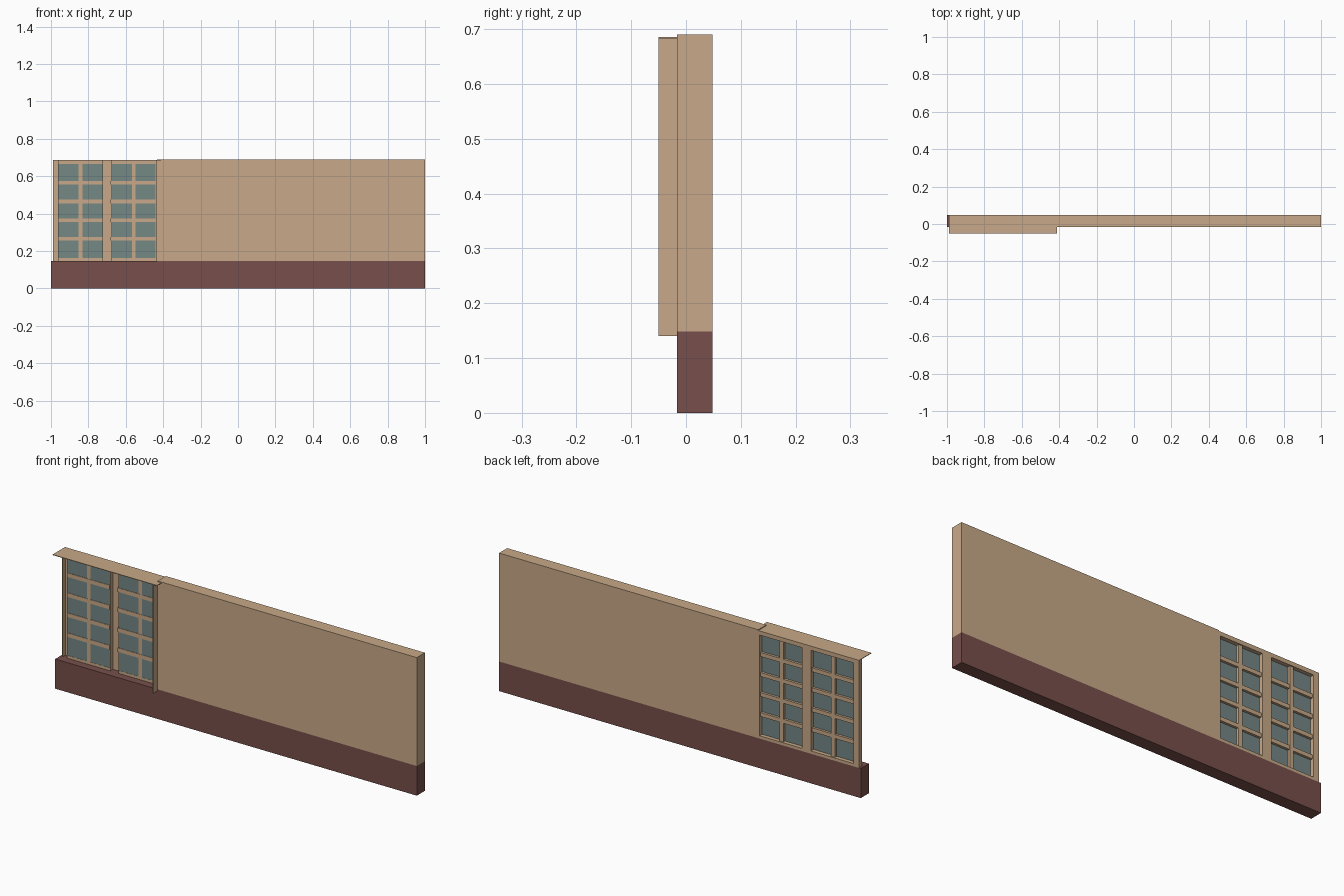
import bpy, bmesh

if "Cube" in bpy.data.objects:
    bpy.data.objects.remove(bpy.data.objects["Cube"])


def material(name, rgb):
    m = bpy.data.materials.new(name)
    m.diffuse_color = (*rgb, 1)
    m.use_nodes = True
    m.node_tree.nodes["Principled BSDF"].inputs["Base Color"].default_value = m.diffuse_color
    return m


TAN = material("tan_plaster", (0.578, 0.397, 0.246))
MAROON = material("maroon_plinth", (0.184, 0.078, 0.069))
GLASS = material("grey_green_glass", (0.178, 0.246, 0.235))


def boxes(name, mat, spans):
    """One object from boxes given as (x0, x1, y0, y1, z0, z1)."""
    bm = bmesh.new()
    for x0, x1, y0, y1, z0, z1 in spans:
        vs = bmesh.ops.create_cube(bm, size=1)["verts"]
        for v in vs:
            v.co = (x1 if v.co.x > 0 else x0,
                    y1 if v.co.y > 0 else y0,
                    z1 if v.co.z > 0 else z0)
    me = bpy.data.meshes.new(name)
    bm.to_mesh(me)
    bm.free()
    me.materials.append(mat)
    ob = bpy.data.objects.new(name, me)
    bpy.context.collection.objects.link(ob)
    return ob


FRONT, BACK = -0.016, 0.048     # wall faces
SASH = 0.023                    # front of the glazing
BASE, ROOF = 0.148, 0.686

# plinth and solid wall
boxes("plinth", MAROON, [(-1, 1, FRONT, BACK, 0, BASE)])
boxes("wall", TAN, [(-0.433, 1, FRONT, BACK, BASE, 0.69)])

# thin canopy over the window bay and fins at its ends
boxes("canopy", TAN, [(-0.99, -0.413, -0.05, BACK, ROOF - 0.003, ROOF)])
boxes("bay_fin", TAN, [(-0.437, -0.433, -0.05, FRONT + 0.001, 0.14, ROOF)])
boxes("bay_side", TAN, [(-0.99, -0.986, SASH, BACK, BASE, ROOF - 0.003)])

# back frame: posts and rails around the two openings
Z0, Z1 = 0.162, 0.665
windows = [(-0.96, -0.725), (-0.675, -0.44)]
posts = [(-0.986, -0.96), (-0.725, -0.675), (-0.44, -0.433)]
boxes("window_posts", TAN,
      [(a, b, BACK - 0.004, BACK, BASE, ROOF - 0.003) for a, b in posts])
boxes("window_rails", TAN,
      [(a, b, SASH, BACK, lo, hi) for a, b in windows
       for lo, hi in ((BASE, Z0), (Z1, ROOF - 0.003))])

# each window: jamb linings, glass and glazing bars
for side, (a, b) in zip(("left", "right"), windows):
    t = 0.003
    boxes(side + "_jambs", TAN,
          [(a - t, a, SASH, BACK, BASE, ROOF - 0.003),
           (b, b + t, SASH, BACK, BASE, ROOF - 0.003)])
    boxes(side + "_glass", GLASS, [(a, b, SASH + 0.001, SASH + 0.005, Z0, Z1)])
    mid = (a + b) / 2
    bars = [(mid - 0.01, mid + 0.01, SASH, BACK - 0.006, Z0, Z1)]
    lap = 0.007 if side == "right" else 0
    for i in range(4):
        z = 0.265 + 0.1 * i
        bars.append((a - lap, b, SASH - 0.001, BACK - 0.008, z - 0.01, z + 0.01))
    boxes(side + "_glazing_bars", TAN, bars)
